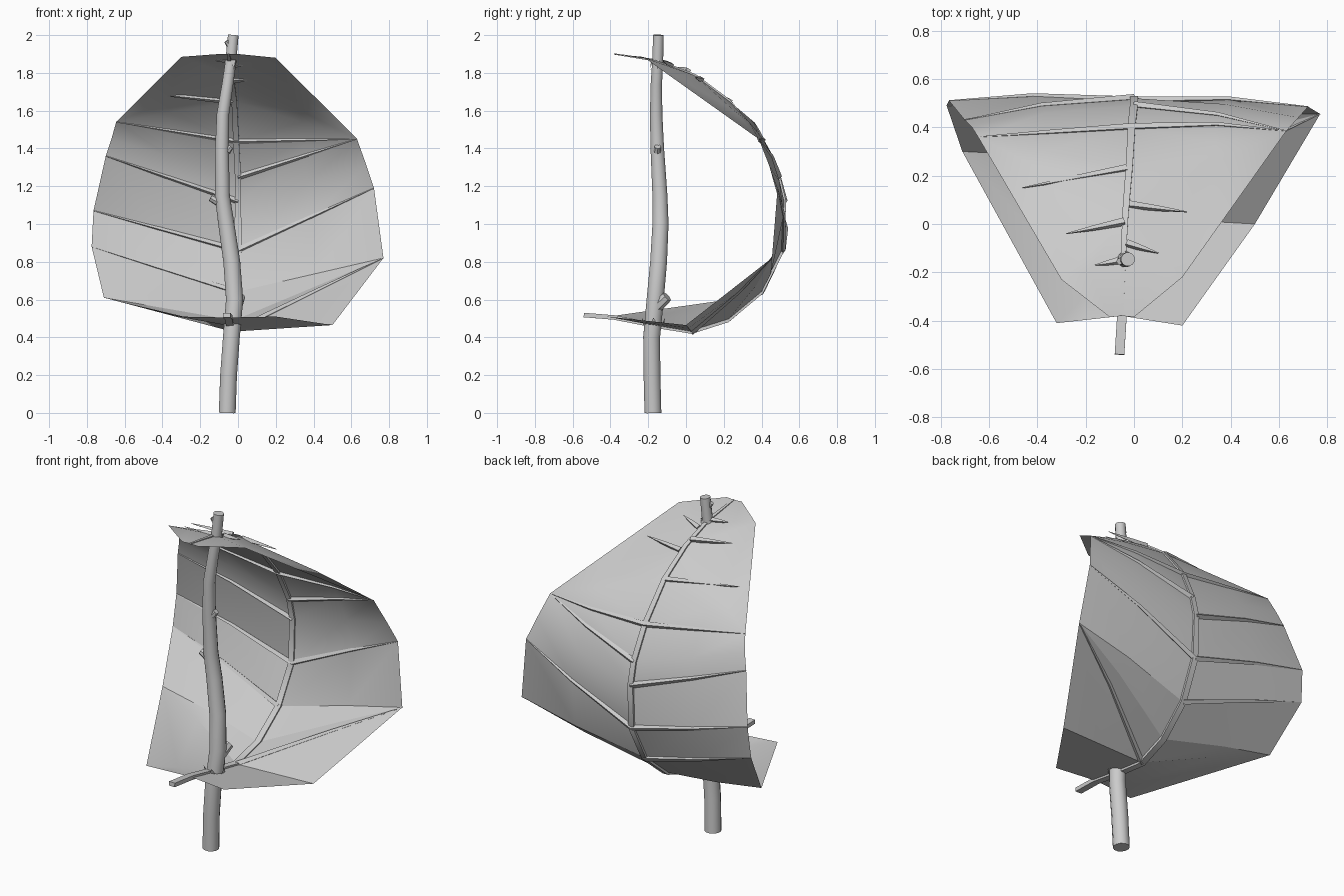
import bpy, bmesh, math
from mathutils import Vector as V

if "Cube" in bpy.data.objects:
    bpy.data.objects.remove(bpy.data.objects["Cube"])


def finish(bm, name, angle):
    bmesh.ops.recalc_face_normals(bm, faces=bm.faces)
    me = bpy.data.meshes.new(name)
    bm.to_mesh(me)
    bm.free()
    ob = bpy.data.objects.new(name, me)
    bpy.context.collection.objects.link(ob)
    bpy.ops.object.select_all(action='DESELECT')
    bpy.context.view_layer.objects.active = ob
    ob.select_set(True)
    bpy.ops.object.shade_smooth_by_angle(angle=math.radians(angle))
    return ob


def tube(bm, pts, radii, n, ref, flat=1.0):
    """Capped tube along pts; radii run along ref, squashed by flat across it."""
    pts = [V(p) for p in pts]
    rings = []
    for i, p in enumerate(pts):
        d = (pts[min(i + 1, len(pts) - 1)] - pts[max(i - 1, 0)]).normalized()
        a = (V(ref) - d * V(ref).dot(d)).normalized()
        b = d.cross(a)
        ring = []
        for k in range(n):
            t = 2 * math.pi * (k + 0.5) / n
            ring.append(bm.verts.new(p + radii[i] * (a * math.cos(t) + b * math.sin(t) * flat)))
        rings.append(ring)
    for r, s in zip(rings, rings[1:]):
        for k in range(n):
            bm.faces.new((r[k], r[(k + 1) % n], s[(k + 1) % n], s[k]))
    bm.faces.new(rings[0][::-1])
    bm.faces.new(rings[-1])


# crooked stick used as the mast
bm = bmesh.new()
mast = [(-.057, -.175, 0), (-.05, -.18, .2), (-.035, -.182, .4), (-.018, -.163, .6),
        (-.033, -.145, .8), (-.062, -.135, 1), (-.083, -.138, 1.15), (-.085, -.152, 1.4),
        (-.08, -.158, 1.58), (-.055, -.157, 1.74), (-.038, -.15, 1.86), (-.025, -.146, 2)]
tube(bm, mast, [.046, .046, .046, .047, .046, .044, .041, .037, .034, .031, .03, .029], 12, (1, 0, 0))
finish(bm, "mast", 40)

# broken twig stubs on the mast
bm = bmesh.new()
for base, tip, r in [((-.015, -.16, .56), (.01, -.10, .615), .037),
                     ((-.06, -.153, 1.385), (-.04, -.15, 1.41), .022),
                     ((-.09, -.138, 1.11), (-.145, -.14, 1.14), .025),
                     ((-.035, -.15, 1.93), (-.06, -.155, 1.97), .018)]:
    tube(bm, [base, tip], [r, r * .8], 8, (.3, .2, .9))
finish(bm, "twig_stubs", 40)

# leaf midrib centre line, stem end to tip
rib = [(-.05, -.38, .505), (-.04, -.15, .46), (-.03, .03, .43), (-.02, .22, .49),
       (-.01, .40, .64), (0, .51, .86), (0, .52, 1.12), (0, .49, 1.25), (-.01, .40, 1.44),
       (-.02, .23, 1.65), (-.035, .05, 1.785), (-.045, -.15, 1.865), (-.05, -.38, 1.90)]
bm = bmesh.new()
tube(bm, [(-.06, -.54, .518)] + rib,
     [.028, .028, .028, .027, .026, .025, .025, .024, .023, .022, .02, .018, .015, .008],
     4, (1, 0, 0), .6)
finish(bm, "leaf_midrib", 30)

# leaf halves: margin points, and which midrib point each one joins
right_edge = [(.2, -.42, .51), (.5, 0, .465), (.77, .455, .82), (.72, .485, 1.19),
              (.68, .44, 1.31), (.63, .385, 1.45), (.2, -.22, 1.88), (0, -.385, 1.90)]
right_join = [(0, 0), (1, 0), (2, 1), (2, 2), (3, 2), (4, 2), (5, 3), (6, 4), (7, 5),
              (8, 5), (9, 5), (10, 5), (10, 6), (11, 6), (12, 7)]
left_edge = [(-.32, -.41, .51), (-.71, .3, .61), (-.775, .49, .88), (-.765, .51, 1.07),
             (-.70, .43, 1.36), (-.67, .4, 1.45), (-.645, .36, 1.54), (-.3, -.23, 1.885),
             (-.1, -.385, 1.90)]
left_join = [(0, 0), (1, 0), (2, 1), (3, 1), (4, 2), (5, 3), (6, 4), (7, 5), (8, 6),
             (9, 6), (10, 6), (10, 7), (11, 7), (12, 8)]


def half_leaf(name, edge, join):
    bm = bmesh.new()
    rows = []
    for i, j in join:
        a, b = V(rib[i]), V(edge[j])
        bow = .02 if .6 < b.z < 1.5 else 0
        rows.append([a, a.lerp(b, .55) + V((0, bow, 0)), b])
    for r, s in zip(rows, rows[1:]):
        for k in range(2):
            quad = []
            for p in (r[k], r[k + 1], s[k + 1], s[k]):
                if all((p - q).length > 1e-5 for q in quad):
                    quad.append(p)
            if len(quad) > 2:
                bm.faces.new([bm.verts.new(p) for p in quad])
    bmesh.ops.remove_doubles(bm, verts=bm.verts, dist=1e-4)
    finish(bm, name, 20)


half_leaf("leaf_right_half", right_edge, right_join)
half_leaf("leaf_left_half", left_edge, left_join)

# side veins tapering from the midrib toward the margin
bm = bmesh.new()
long_veins = [(rib[i], right_edge[j]) for i, j in ((2, 2), (5, 3), (7, 5), (8, 5))]
long_veins += [(rib[i], left_edge[j]) for i, j in ((4, 2), (5, 3), (6, 4), (8, 6))]
short_veins = [((-.02, .08, 1.765), (.22, .05, 1.775)), ((-.03, -.08, 1.84), (.1, -.12, 1.865)),
               ((-.03, .23, 1.65), (-.46, .15, 1.69)), ((-.04, .01, 1.81), (-.28, -.04, 1.83)),
               ((-.05, -.15, 1.868), (-.16, -.17, 1.875))]
for a, b in long_veins + short_veins:
    a, b = V(a), V(b)
    long = b.z - a.z > .05 or abs(b.x) > .5
    bow = V((0, .02 if long and b.z < 1.5 else 0, 0))
    tube(bm, [a, a.lerp(b, .55) + bow, b], [.018, .011, .002], 4, (0, .5, .8))
finish(bm, "leaf_veins", 30)

# torn leaf flaps where the mast pierces the leaf
bm = bmesh.new()
for c, rad, up in (((-.035, -.15, 1.868), .032, -.05), ((-.03, -.172, .465), .05, .04)):
    for k in range(5):
        t = k * 2 * math.pi / 5
        pts = [V(c) + V((math.cos(t + o) * rad * s, math.sin(t + o) * rad * s, h))
               for o, s, h in ((-.4, 1.1, 0), (.4, 1.1, 0), (0, 1.3, up))]
        bm.faces.new([bm.verts.new(p) for p in pts])
finish(bm, "torn_flaps", 30)
